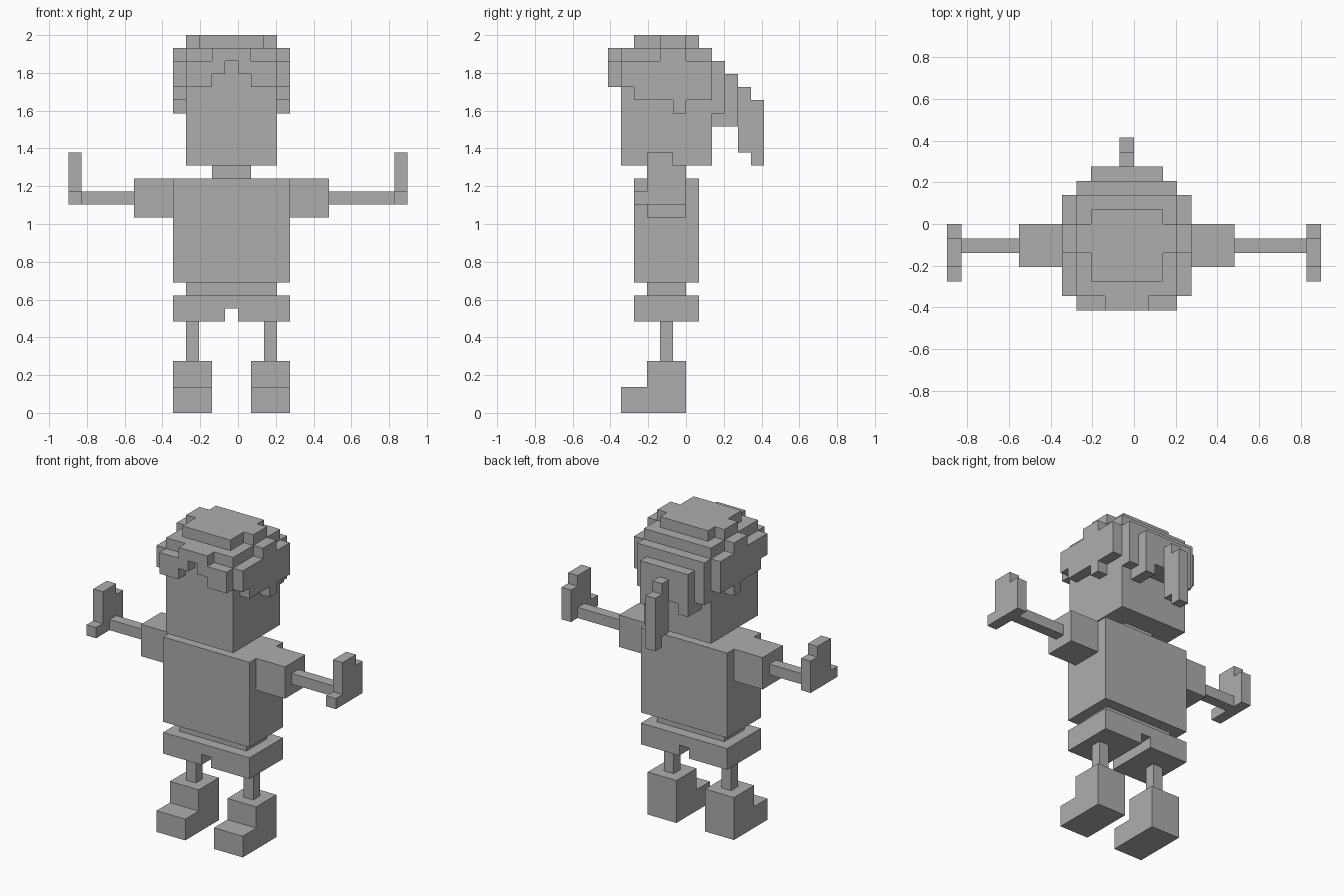
import bpy, bmesh
from itertools import product

if "Cube" in bpy.data.objects:
    bpy.data.objects.remove(bpy.data.objects["Cube"])

U = 2 / 29          # edge length of one block
cells = {}          # block coordinate -> part name


def box(part, x0, x1, y0, y1, z0, z1):
    """Fill a range of blocks with a part (None clears them)."""
    for c in product(range(x0, x1), range(y0, y1), range(z0, z1)):
        if part:
            cells[c] = part
        else:
            cells.pop(c, None)


def pair(part, x0, x1, *rest):
    """Fill a box and its twin across the body's middle plane."""
    box(part, x0, x1, *rest)
    box(part, -1 - x1, -1 - x0, *rest)


# boots and legs
for name, x in (("left_", 1), ("right_", -5)):
    box(name + "boot", x, x + 3, -3, 0, 0, 4)
    box(name + "boot", x, x + 3, -5, -3, 0, 2)
    box(name + "leg", x + 1, x + 2, -2, -1, 4, 7)

# shorts with a gap between the legs
box("shorts", -5, 4, -4, 1, 7, 9)
box(None, -1, 0, -4, 1, 7, 8)

# trunk
box("waist", -4, 3, -3, 0, 9, 10)
box("torso", -5, 4, -4, 1, 10, 18)
box("neck", -2, 1, -3, 0, 18, 19)

# sleeves, arms and hands
for name, sleeve, arm, hand in (("left_", 4, (7, 12), 12),
                                ("right_", -8, (-12, -8), -13)):
    box(name + "sleeve", sleeve, sleeve + 3, -3, 0, 15, 18)
    box(name + "arm", *arm, -2, -1, 16, 17)
    box(name + "hand", hand, hand + 1, -4, -3, 16, 17)
    box(name + "hand", hand, hand + 1, -3, -1, 16, 20)
    box(name + "hand", hand, hand + 1, -1, 0, 16, 19)

# head
box("head", -4, 3, -5, 2, 19, 27)

# hair: crown
box("hair", -4, 3, -5, 2, 27, 28)
box("hair", -3, 2, -4, 1, 28, 29)
box("hair", -4, 3, -2, 0, 28, 29)
# hair: sides with stepped lower edge
pair("hair", 3, 4, -5, -4, 25, 27)
pair("hair", 3, 4, -4, 2, 24, 27)
pair("hair", 3, 4, -1, 0, 23, 24)
pair("hair", 3, 4, -2, 0, 27, 28)
# hair: fringe parted in the middle
pair("hair", 1, 3, -6, -5, 25, 27)
pair("hair", 0, 1, -6, -5, 26, 27)
box("hair", -2, 1, -6, -5, 27, 28)
# hair: back layers
box("hair", -4, 3, 2, 3, 23, 27)
box("hair", -3, 2, 3, 4, 23, 26)
pair("hair", 1, 2, 2, 4, 22, 23)

# ponytail
box("ponytail", -1, 0, 4, 5, 20, 25)
box("ponytail", -1, 0, 5, 6, 19, 24)

grey = bpy.data.materials.new("plain grey")
grey.diffuse_color = (0.42, 0.42, 0.42, 1)
grey.use_nodes = True
grey.node_tree.nodes["Principled BSDF"].inputs["Base Color"].default_value = grey.diffuse_color


def build(part):
    """Make one object from the exposed block faces of a part."""
    bm = bmesh.new()
    verts = {}

    def vert(p):
        if p not in verts:
            verts[p] = bm.verts.new([k * U for k in p])
        return verts[p]

    for c in [c for c, name in cells.items() if name == part]:
        for axis, side in product(range(3), (0, 1)):
            n = list(c)
            n[axis] += 2 * side - 1
            if tuple(n) in cells:
                continue
            a, b = (axis + 1) % 3, (axis + 2) % 3
            ring = []
            for da, db in ((0, 0), (1, 0), (1, 1), (0, 1)):
                p = list(c)
                p[axis] += side
                p[a] += da
                p[b] += db
                ring.append(vert(tuple(p)))
            bm.faces.new(ring if side else ring[::-1])
    # merge flat areas into single faces
    bmesh.ops.dissolve_limit(bm, angle_limit=0.01, verts=bm.verts[:],
                             edges=bm.edges[:])
    mesh = bpy.data.meshes.new(part)
    bm.to_mesh(mesh)
    bm.free()
    mesh.materials.append(grey)
    bpy.context.collection.objects.link(bpy.data.objects.new(part, mesh))


for part in sorted(set(cells.values())):
    build(part)
